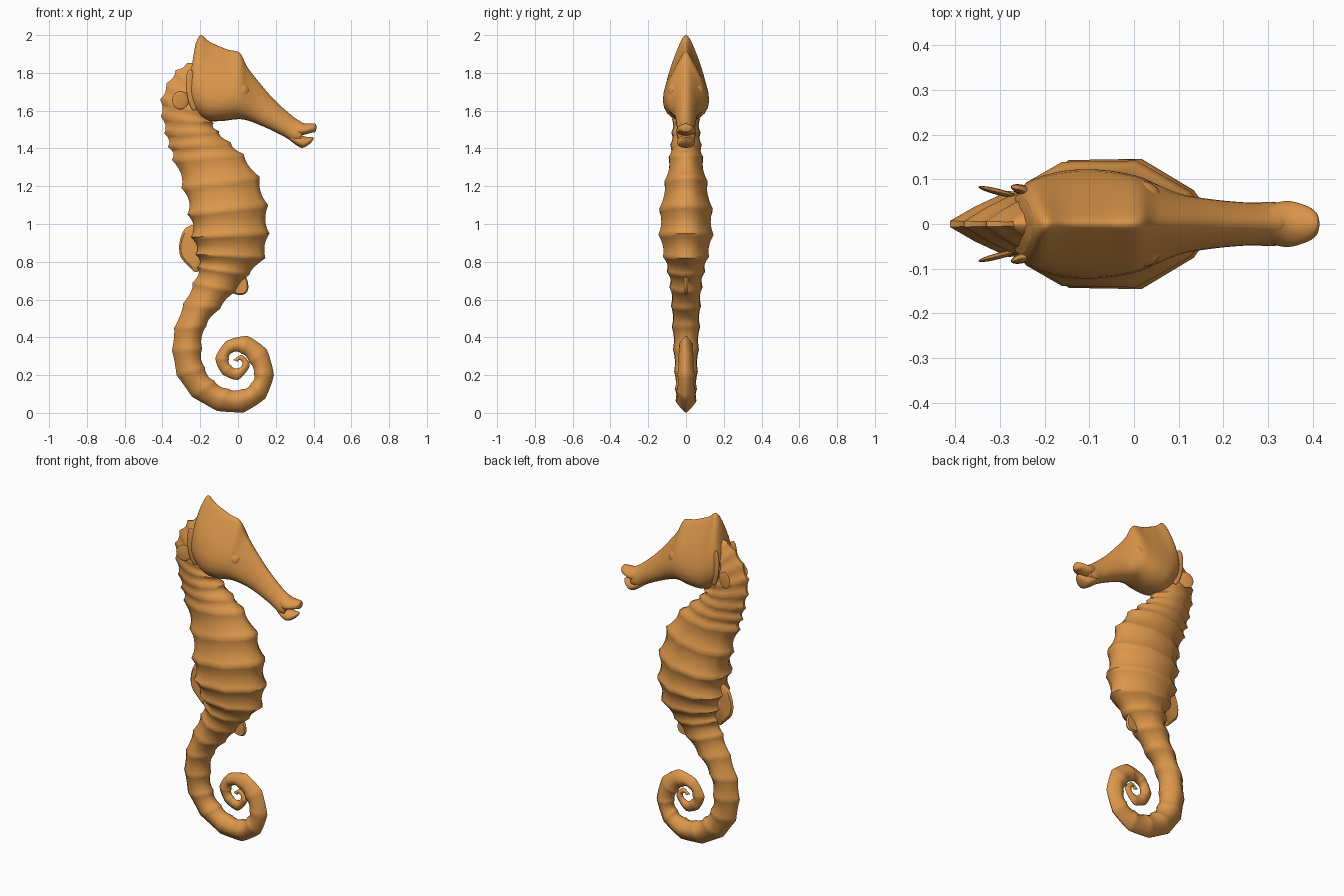
import bpy, bmesh, math
from mathutils import Vector

mat = bpy.data.materials.new("orange")
mat.diffuse_color = (0.72, 0.31, 0.07, 1)


def finish(name, bm, angle=35):
    bmesh.ops.recalc_face_normals(bm, faces=bm.faces[:])
    me = bpy.data.meshes.new(name)
    bm.to_mesh(me)
    bm.free()
    ob = bpy.data.objects.new(name, me)
    bpy.context.collection.objects.link(ob)
    me.materials.append(mat)
    bpy.ops.object.select_all(action='DESELECT')
    ob.select_set(True)
    bpy.context.view_layer.objects.active = ob
    bpy.ops.object.shade_smooth_by_angle(angle=math.radians(angle))
    return ob


def spline(st, t):
    # Catmull-Rom through station tuples
    n = len(st) - 1
    i = min(int(t), n - 1)
    f = t - i
    a, b, c, d = (st[max(0, min(n, i + k))] for k in (-1, 0, 1, 2))
    return [0.5 * (2 * q + (r - p) * f + (2 * p - 5 * q + 4 * r - s) * f * f
                   + (3 * q - p - 3 * r + s) * f ** 3) for p, q, r, s in zip(a, b, c, d)]


def loft(name, st, steps, section, scale=lambda t: 1, angle=35):
    # each station: edge A (x, z), edge B (x, z), half width in y
    bm = bmesh.new()
    rings = []
    for k in range((len(st) - 1) * steps + 1):
        t = k / steps
        xa, za, xb, zb, w = spline(st, t)
        s = scale(t)
        ring = []
        for u, v in section(w):
            u = 0.5 + (u - 0.5) * s
            ring.append(bm.verts.new((xa + (xb - xa) * u, v * w * s, za + (zb - za) * u)))
        rings.append(ring)
    for r, q in zip(rings, rings[1:]):
        for j in range(len(r)):
            m = (j + 1) % len(r)
            bm.faces.new((r[j], r[m], q[m], q[j]))
    bm.faces.new(rings[0])
    bm.faces.new(rings[-1])
    return finish(name, bm, angle)


# Body and curled tail: back edge, belly edge, half width
trunk = [(-.22, 1.87, -.10, 1.72, .045), (-.33, 1.815, -.14, 1.63, .06),
         (-.412, 1.66, -.14, 1.57, .07), (-.39, 1.48, -.10, 1.49, .078),
         (-.35, 1.34, .03, 1.37, .092), (-.30, 1.19, .115, 1.25, .115),
         (-.268, 1.05, .16, 1.10, .142), (-.25, .93, .167, .95, .146),
         (-.225, .84, .145, .82, .124), (-.215, .77, .06, .73, .102),
         (-.24, .69, -.015, .64, .088), (-.29, .58, -.095, .55, .08)]
tail = [(-.338, .45, -.167, .46, .075), (-.35, .33, -.19, .34, .069),
        (-.325, .20, -.175, .24, .063), (-.243, .085, -.125, .17, .058),
        (-.11, .01, -.055, .13, .055), (.03, .003, .02, .127, .054),
        (.143, .075, .068, .157, .05), (.19, .20, .083, .21, .046),
        (.153, .335, .058, .268, .041), (.05, .407, .018, .313, .037),
        (-.062, .38, -.03, .318, .032), (-.12, .29, -.048, .283, .028),
        (-.083, .205, -.035, .25, .023), (0, .175, 0, .237, .019),
        (.062, .25, .023, .262, .016), (.02, .307, .008, .28, .012),
        (-.027, .28, 0, .27, .008)]


def plates(w):
    # broad-backed trunk blending into a keeled neck and tail
    f = max(0, min(1, (w - .08) / .05))
    thin = [(0, .1), (.2, .55), (.45, 1), (.7, .95), (.92, .55), (1, .2)]
    wide = [(0, .3), (.06, .65), (.25, .98), (.64, 1), (.92, .52), (1, .2)]
    half = [(a + (c - a) * f, b + (d - b) * f) for (a, b), (c, d) in zip(thin, wide)]
    return half + [(u, -v) for u, v in reversed(half)]


def ridge(t):
    # close rings on the neck, wider ones below
    rate = 2 if t < 4 else 1
    return 1 - .11 * abs(math.sin(rate * math.pi * t)) ** .85


loft("body_and_tail", trunk + tail, 8, plates, ridge, 55)


# Head and snout: top edge, bottom edge, half width
def egg(w):
    pinch = min(.55, w * 4.5)
    pts = []
    for k in range(28):
        a = 2 * math.pi * k / 28
        c = math.cos(a)
        pts.append((.5 - .5 * c, math.sin(a) * (1 - pinch * (c + .3))))
    return pts


head = [(-.225, 1.955, -.275, 1.655, .07), (-.197, 2.0, -.25, 1.61, .10),
        (-.15, 1.965, -.17, 1.55, .122), (-.06, 1.925, -.09, 1.545, .126),
        (.01, 1.905, 0, 1.555, .113), (.05, 1.83, .05, 1.548, .094),
        (.12, 1.74, .10, 1.53, .07), (.20, 1.65, .17, 1.50, .057),
        (.29, 1.57, .24, 1.465, .05), (.335, 1.54, .29, 1.435, .052),
        (.352, 1.525, .325, 1.43, .046)]
loft("head", head, 5, egg, angle=60)
loft("upper_lip", [(.30, 1.56, .29, 1.46, .042), (.345, 1.535, .34, 1.47, .054),
                   (.39, 1.532, .385, 1.482, .042), (.41, 1.53, .408, 1.487, .026),
                   (.416, 1.515, .414, 1.50, .006)], 5, egg, angle=60)
loft("lower_lip", [(.29, 1.49, .26, 1.455, .035), (.34, 1.468, .305, 1.42, .05),
                   (.372, 1.46, .34, 1.403, .045), (.394, 1.46, .375, 1.42, .028),
                   (.402, 1.455, .394, 1.44, .006)], 5, egg, angle=60)


def blob(name, loc, size, rot):
    bm = bmesh.new()
    bmesh.ops.create_uvsphere(bm, u_segments=24, v_segments=14, radius=1)
    ob = finish(name, bm, 60)
    ob.location, ob.scale, ob.rotation_euler = loc, size, rot


# Paired parts: eyes, gill plates, pectoral fins
for side, s in (("left", -1), ("right", 1)):
    blob("eye_" + side, (.025, s * .069, 1.71), (.036, .024, .036), (s * .35, 0, s * -.4))
    blob("gill_plate_" + side, (-.243, s * .074, 1.71), (.032, .012, .11), (0, -.12, s * -.3))
    blob("pectoral_fin_" + side, (-.305, s * .072, 1.655), (.045, .007, .048), (0, 0, s * -.25))


# Flat fins in the middle plane
def fin(name, outline, thick):
    bm = bmesh.new()
    n = len(outline)
    pts = [spline(outline + outline[:1], k / 4) for k in range(4 * n)]
    rim = [bm.verts.new((x, 0, z)) for x, z in pts]
    c = sum((v.co for v in rim), Vector()) / len(rim)
    for s in (-1, 1):
        inner = [bm.verts.new(c + (v.co - c) * .85 + Vector((0, s * thick, 0))) for v in rim]
        for j in range(len(rim)):
            m = (j + 1) % len(rim)
            bm.faces.new((rim[j], rim[m], inner[m], inner[j]))
        bm.faces.new(inner)
    finish(name, bm)


fin("dorsal_fin", [(-.245, .995), (-.285, .97), (-.31, .90), (-.305, .83), (-.265, .78),
                   (-.22, .745), (-.18, .80), (-.19, .95)], .01)
fin("anal_fin", [(-.04, .64), (0, .625), (.04, .632), (.055, .67), (.035, .73), (-.02, .72)], .01)
